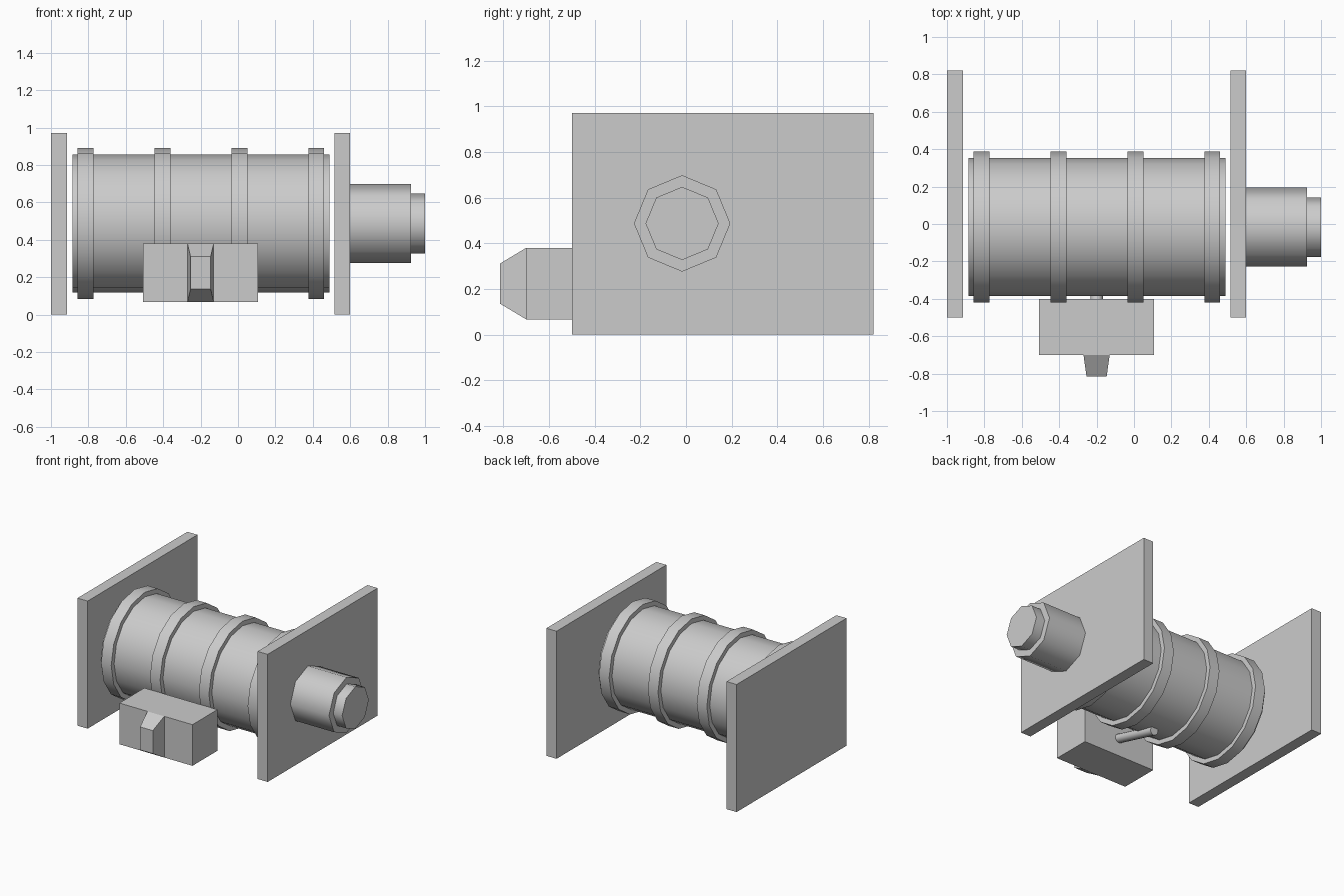
import bpy, math
from mathutils import Vector

cube = bpy.data.objects.get("Cube")
if cube:
    bpy.data.objects.remove(cube, do_unlink=True)

grey = bpy.data.materials.new("light grey")
grey.use_nodes = True
colour = (0.6, 0.6, 0.6, 1)
grey.diffuse_color = colour
grey.node_tree.nodes["Principled BSDF"].inputs["Base Color"].default_value = colour

AXIS_Y, AXIS_Z = -0.017, 0.487


def box(name, low, high):
    low, high = Vector(low), Vector(high)
    bpy.ops.mesh.primitive_cube_add(size=1, location=(low + high) / 2)
    ob = bpy.context.object
    ob.name = name
    ob.scale = high - low
    bpy.ops.object.transform_apply(location=False)
    ob.data.materials.append(grey)
    return ob


def rod(name, start, end, radius, sides):
    start, end = Vector(start), Vector(end)
    axis = end - start
    bpy.ops.mesh.primitive_cylinder_add(vertices=sides, radius=radius, depth=axis.length,
                                        location=(start + end) / 2)
    ob = bpy.context.object
    ob.name = name
    ob.rotation_euler = axis.to_track_quat('Z', 'Y').to_euler()
    ob.data.materials.append(grey)
    bpy.ops.object.shade_smooth_by_angle(angle=math.radians(50))
    return ob


def axle_part(name, x0, x1, radius, sides):
    return rod(name, (x0, AXIS_Y, AXIS_Z), (x1, AXIS_Y, AXIS_Z), radius, sides)


# End plates
for side, x in (("right", -1.0), ("left", 0.515)):
    box(side + "_end_plate", (x, -0.5, 0), (x + 0.085, 0.82, 0.97))

# Drum with raised bands
axle_part("drum", -0.885, 0.49, 0.369, 16)
for i in range(4):
    x = -0.857 + i * 0.411
    axle_part(f"drum_band_{i + 1}", x, x + 0.085, 0.404, 16)

# Stepped drive shaft
axle_part("drive_housing", 0.59, 0.925, 0.211, 8)
axle_part("shaft_end", 0.915, 1.0, 0.16, 8)

# Control box with tapered nose
box("control_box", (-0.508, -0.7, 0.067), (0.107, -0.4, 0.38))
nose = box("control_nose", (-0.27, -0.815, 0.067), (-0.13, -0.7, 0.38))
for v in nose.data.vertices:
    if v.co.y < 0:
        v.co.x *= 0.77
        v.co.z *= 0.56

# Slanted link between box and drum
rod("link_rod", (-0.2, -0.42, 0.21), (-0.2, -0.02, 0.1), 0.033, 12)
